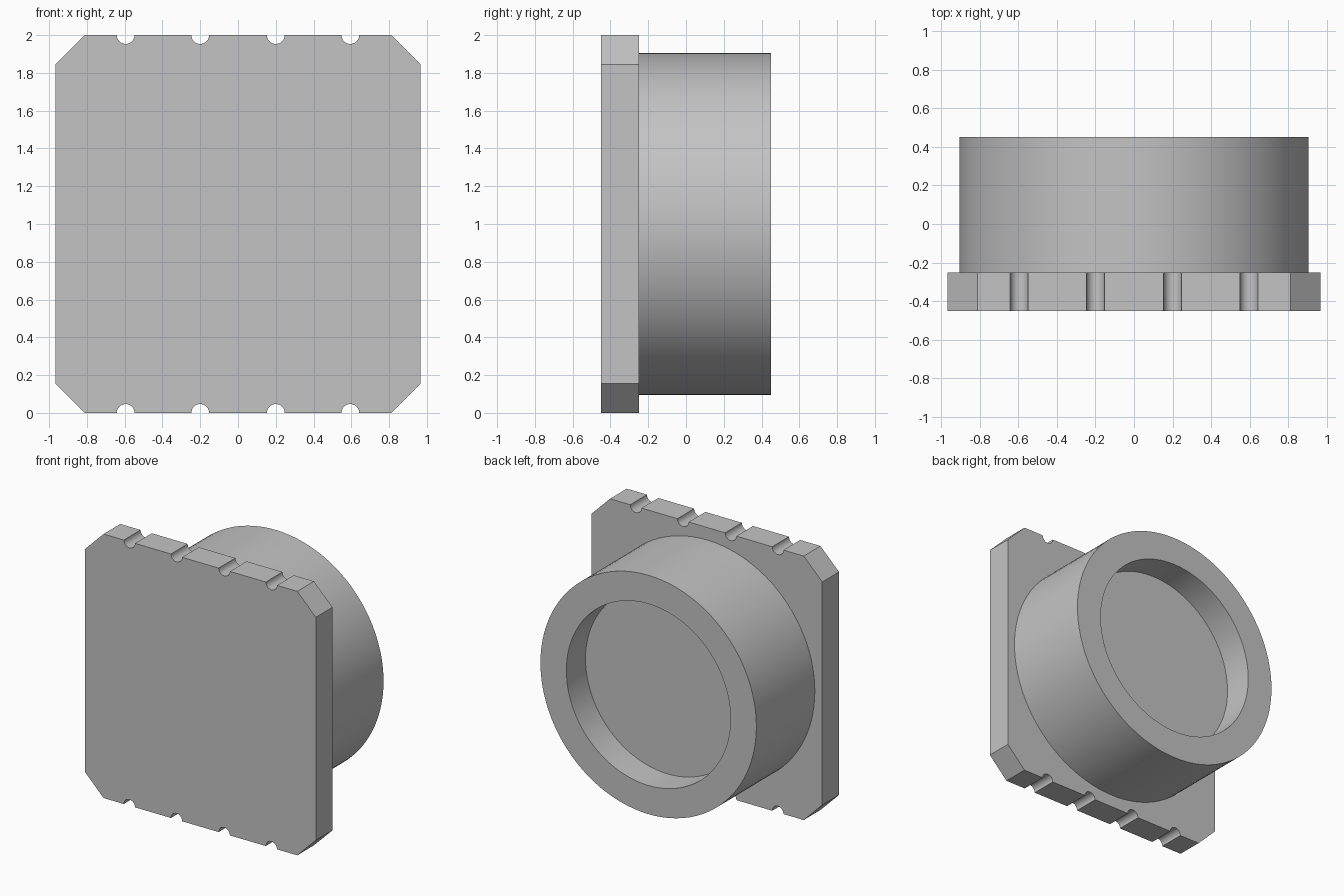
import bpy, bmesh, math

cube = bpy.data.objects.get("Cube")
if cube:
    bpy.data.objects.remove(cube, do_unlink=True)

grey = bpy.data.materials.new("plain grey")
grey.use_nodes = True
colour = (0.55, 0.55, 0.55, 1)
grey.diffuse_color = colour
grey.node_tree.nodes["Principled BSDF"].inputs["Base Color"].default_value = colour

HALF_W, HALF_H, CHAMFER = 0.967, 1.0, 0.155
FRONT, SEAT, BACK = -0.45, -0.25, 0.45
NOTCH_R, NOTCH_X = 0.047, (-0.595, -0.2, 0.2, 0.595)


def finish(name, bm):
    bmesh.ops.recalc_face_normals(bm, faces=bm.faces[:])
    mesh = bpy.data.meshes.new(name)
    bm.to_mesh(mesh)
    bm.free()
    mesh.materials.append(grey)
    obj = bpy.data.objects.new(name, mesh)
    bpy.context.collection.objects.link(obj)
    bpy.ops.object.select_all(action="DESELECT")
    obj.select_set(True)
    bpy.context.view_layer.objects.active = obj
    bpy.ops.object.shade_smooth_by_angle(angle=math.radians(30))
    return obj


# Base plate: chamfered outline with half-round notches along top and bottom
upper = [(-HALF_W, HALF_H - CHAMFER), (-HALF_W + CHAMFER, HALF_H)]
for x in NOTCH_X:
    for i in range(13):
        a = math.pi * (1 - i / 12)
        upper.append((x + NOTCH_R * math.cos(a), HALF_H - NOTCH_R * math.sin(a)))
upper += [(HALF_W - CHAMFER, HALF_H), (HALF_W, HALF_H - CHAMFER)]
outline = upper + [(-x, -z) for x, z in upper]

bm = bmesh.new()
face = bm.faces.new([bm.verts.new((x, FRONT, z + 1)) for x, z in outline])
ext = bmesh.ops.extrude_face_region(bm, geom=[face])
moved = [v for v in ext["geom"] if isinstance(v, bmesh.types.BMVert)]
bmesh.ops.translate(bm, verts=moved, vec=(0, SEAT - FRONT, 0))
finish("base_plate", bm)

# Round housing: outer wall, flat rim and recessed floor
SIDES = 96
profile = [(0.905, SEAT), (0.905, BACK), (0.688, BACK), (0.688, BACK - 0.23)]
bm = bmesh.new()
rings = []
for r, y in profile:
    angles = [2 * math.pi * i / SIDES for i in range(SIDES)]
    rings.append([bm.verts.new((r * math.cos(a), y, 1 + r * math.sin(a))) for a in angles])
for a, b in zip(rings, rings[1:]):
    for i in range(SIDES):
        j = (i + 1) % SIDES
        bm.faces.new((a[i], a[j], b[j], b[i]))
bm.faces.new(rings[0])
bm.faces.new(rings[-1])
finish("round_housing", bm)
